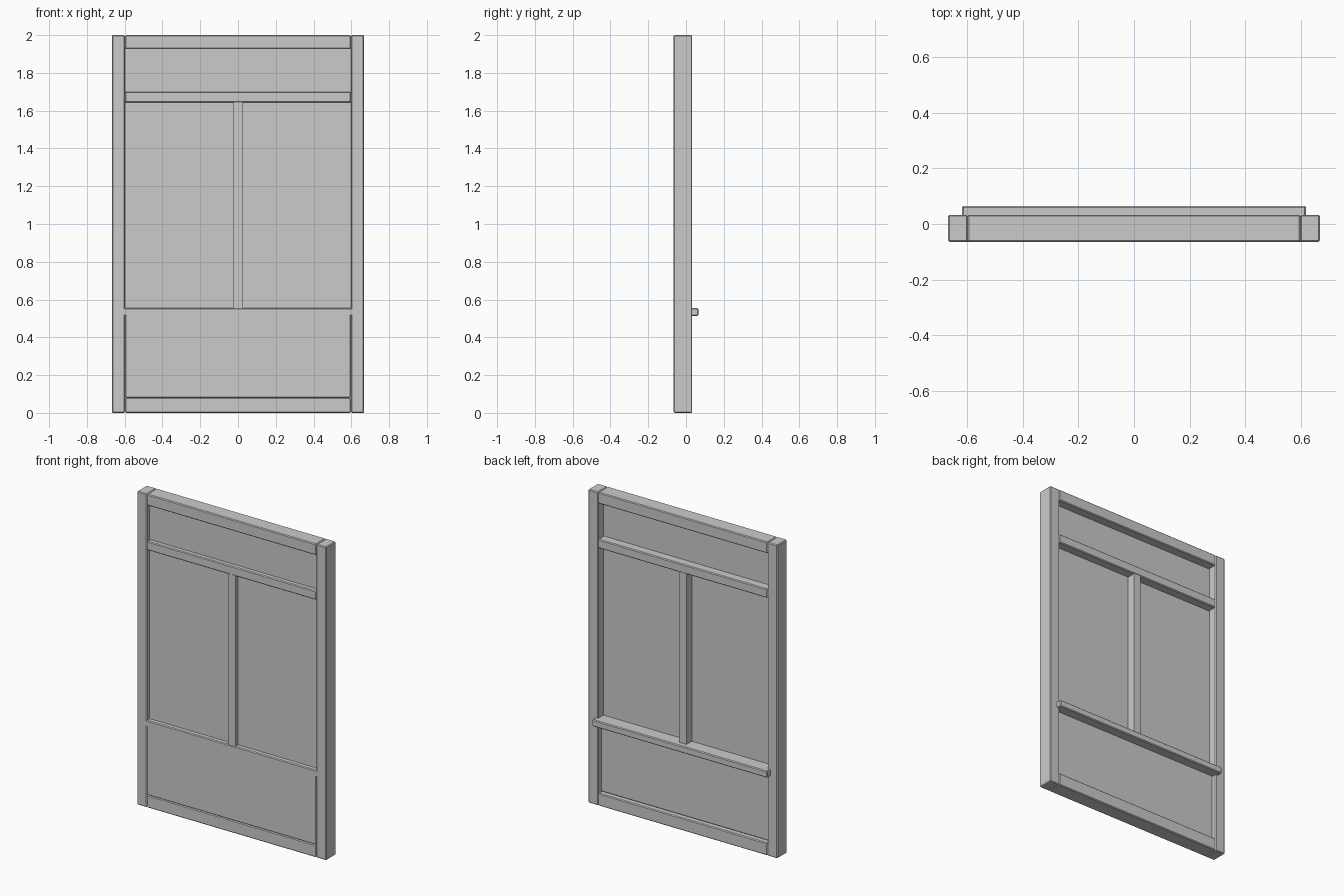
import bpy

if "Cube" in bpy.data.objects:
    bpy.data.objects.remove(bpy.data.objects["Cube"])

FRONT, BACK = -0.065, 0.033   # frame faces
INNER, OUTER = 0.598, 0.668   # stile edges in x


def box(name, x, y, z, bevel=0.005):
    """Box from (min, max) ranges with a small chamfer."""
    lo, hi = zip(x, y, z)
    bpy.ops.mesh.primitive_cube_add(size=1, location=[(a + b) / 2 for a, b in zip(lo, hi)])
    ob = bpy.context.object
    ob.name = name
    ob.scale = [b - a for a, b in zip(lo, hi)]
    bpy.ops.object.transform_apply(location=False, rotation=False, scale=True)
    if bevel:
        mod = ob.modifiers.new("edge_chamfer", 'BEVEL')
        mod.width = bevel
        mod.segments = 1
    return ob


# Upright stiles at both sides
for side, x in (("left", (-OUTER, -INNER)), ("right", (INNER, OUTER))):
    box(side + "_stile", x, (FRONT, BACK), (0, 2))

# Horizontal rails between the stiles
for name, z in (("bottom_rail", (0, 0.08)),
                ("transom_rail", (1.643, 1.7)),
                ("top_rail", (1.928, 2))):
    box(name, (-INNER, INNER), (FRONT, BACK), z)

# Sill, overlapping the stiles and standing proud at the back
box("sill", (-0.618, 0.618), (FRONT, 0.065), (0.513, 0.556))

# Solid lower panel, flush at the front and recessed at the back
box("lower_panel", (-INNER, INNER), (FRONT, 0.004), (0.08, 0.54))

# Central mullion
box("mullion", (-0.025, 0.025), (FRONT + 0.002, BACK - 0.002), (0.55, 1.648), 0)

# Thin panes set into the frame
box("window_pane", (-0.605, 0.605), (-0.036, -0.023), (0.54, 1.66), 0)
box("transom_pane", (-0.605, 0.605), (-0.036, -0.023), (1.68, 1.945), 0)
